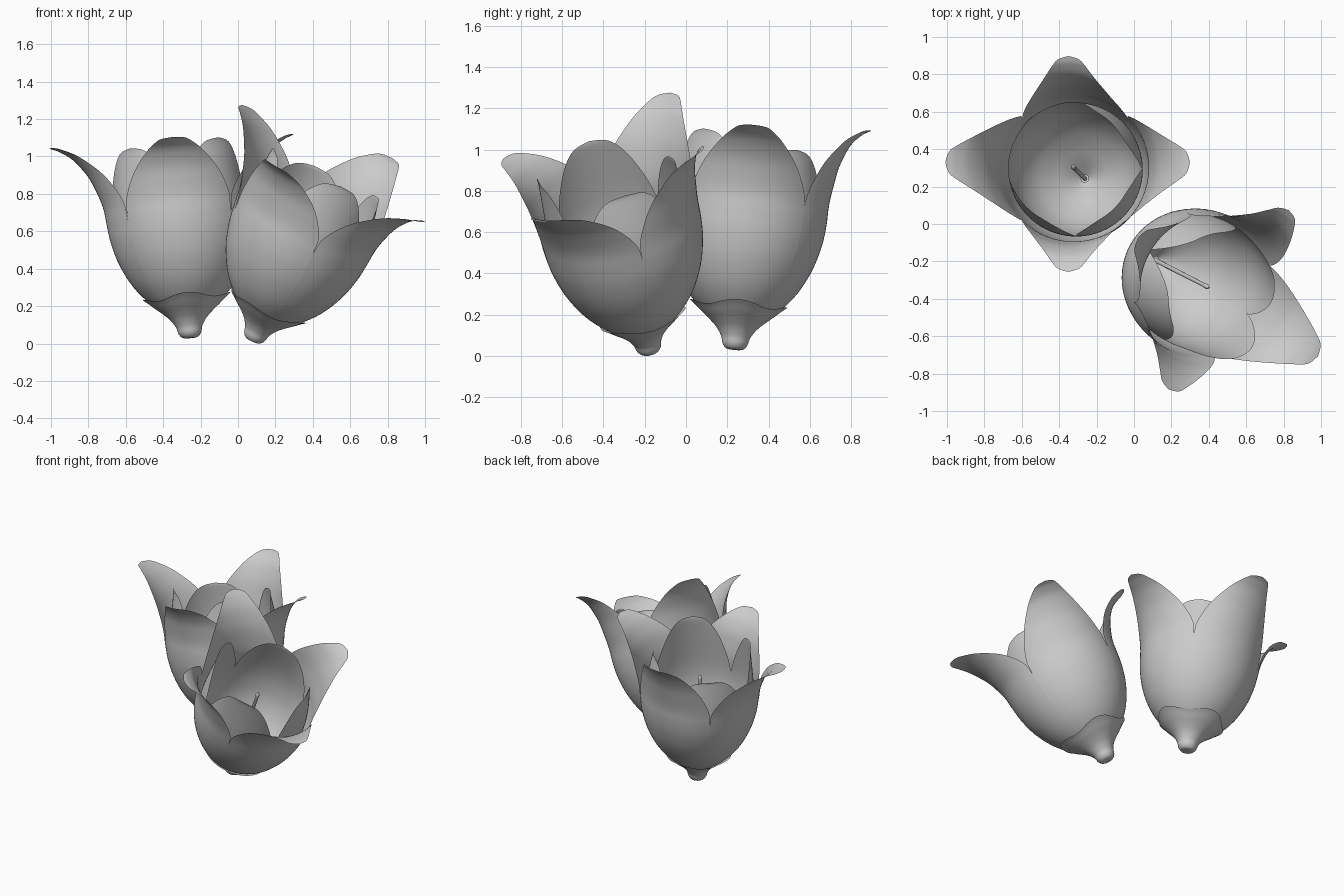
import bpy, bmesh, math
from mathutils import Vector, Matrix

if "Cube" in bpy.data.objects:
    bpy.data.objects.remove(bpy.data.objects["Cube"])

# profiles run base to tip: (distance from axis, height, half angle in degrees)
OUTER = [(.03, .07, 45), (.11, .13, 45), (.20, .205, 45), (.28, .30, 45), (.342, .42, 45),
         (.377, .54, 45), (.391, .64, 45), (.401, .73, 44), (.428, .815, 41), (.468, .90, 35),
         (.535, .98, 26), (.60, 1.022, 18), (.635, 1.036, 12), (.65, 1.04, 0)]
INNER = [(.02, .09, 45), (.10, .16, 45), (.18, .225, 45), (.26, .31, 45), (.32, .42, 45),
         (.35, .54, 45), (.358, .64, 45), (.356, .74, 41), (.352, .84, 34), (.35, .92, 26),
         (.35, .97, 18), (.352, .99, 11), (.355, 1.0, 0)]
CALYX = [(.001, 0), (.04, .003), (.06, .025), (.07, .06), (.095, .10), (.13, .135),
         (.172, .17), (.20, .195), (.223, .213)]
# per-petal (pull toward axis, lift) of the tips
FLARE = [(0, 0), (.085, .08), (-.01, .04), (.065, -.01)]
LEAN = [(.055, -.03), (.03, -.07), (.03, .025), (.01, .045)]


def smooth_path(pts, n=4):
    """Catmull-Rom sampling of a list of tuples."""
    p = [Vector(q) for q in pts]
    p = [2 * p[0] - p[1]] + p + [2 * p[-1] - p[-2]]
    out = []
    for i in range(1, len(p) - 2):
        a, b, c, d = p[i - 1:i + 3]
        for k in range(n):
            t = k / n
            out.append(.5 * (2 * b + (c - a) * t + (2 * a - 5 * b + 4 * c - d) * t * t
                             + (3 * b - a - 3 * c + d) * t ** 3))
    return out + [p[-2]]


def grid_object(name, rows, matrix):
    """Skin a list of equally long point rows."""
    bm = bmesh.new()
    vr = [[bm.verts.new(q) for q in row] for row in rows]
    for a, b in zip(vr, vr[1:]):
        for i in range(len(a) - 1):
            bm.faces.new((a[i], a[i + 1], b[i + 1], b[i]))
    bmesh.ops.remove_doubles(bm, verts=bm.verts, dist=1e-5)
    me = bpy.data.meshes.new(name)
    bm.to_mesh(me)
    bm.free()
    for f in me.polygons:
        f.use_smooth = True
    ob = bpy.data.objects.new(name, me)
    bpy.context.collection.objects.link(ob)
    ob.matrix_world = matrix
    return ob


def petal(name, profile, turn, matrix, pull=0, lift=0, n=20):
    rows = []
    for r, h, ang in smooth_path(profile):
        # cross-section is the cup's arc low down, tightening toward the tip
        arc = min(r, .40 - .12 * max(0, min(1, (r - .40) / .25)))
        t = max(0, (h - .6) / .44) ** 2
        row = []
        for i in range(n + 1):
            a = math.radians(max(0, ang)) * (2 * i / n - 1)
            p = Vector((r - pull * t - arc + arc * math.cos(a), arc * math.sin(a), h + lift * t))
            row.append(Matrix.Rotation(math.radians(turn), 3, 'Z') @ p)
        rows.append(row)
    return grid_object(name, rows, matrix)


def flower(tag, origin, axis, side):
    z = Vector(axis).normalized()
    x = Vector(side)
    x = (x - z * x.dot(z)).normalized()
    y = z.cross(x)
    m = Matrix.Translation(origin) @ Matrix((x, y, z)).transposed().to_4x4()
    # four flared outer petals and four upright inner ones between them
    for k in range(4):
        petal(f"{tag}_outer_petal_{k + 1}", OUTER, 90 * k, m, *FLARE[k])
        petal(f"{tag}_inner_petal_{k + 1}", INNER, 90 * k + 45, m, *LEAN[k])
    # lobed calyx with the stem nub
    rows = []
    for r, h in smooth_path(CALYX):
        row = []
        for i in range(49):
            a = math.tau * i / 48
            wave = .05 * math.cos(4 * a) * (h / .2) ** 3
            row.append(Vector((r * (1 + wave) * math.cos(a), r * (1 + wave) * math.sin(a),
                               h * (1 + wave))))
        rows.append(row)
    grid_object(f"{tag}_calyx", rows, m)
    # pistil
    prof = [(.012, .08), (.012, .4), (.011, .74), (.014, .77), (.009, .79), (.0001, .795)]
    rows = [[Vector((r * math.cos(math.tau * i / 12), r * math.sin(math.tau * i / 12), h))
             for i in range(13)] for r, h in prof]
    grid_object(f"{tag}_pistil", rows, m)


flower("back_flower", (-.255, .235, .03), (-.09, .09, 1), (1, 0, .08))
flower("front_flower", (.078, -.175, .015), (.405, -.207, .895), (.73, -.477, -.485))
